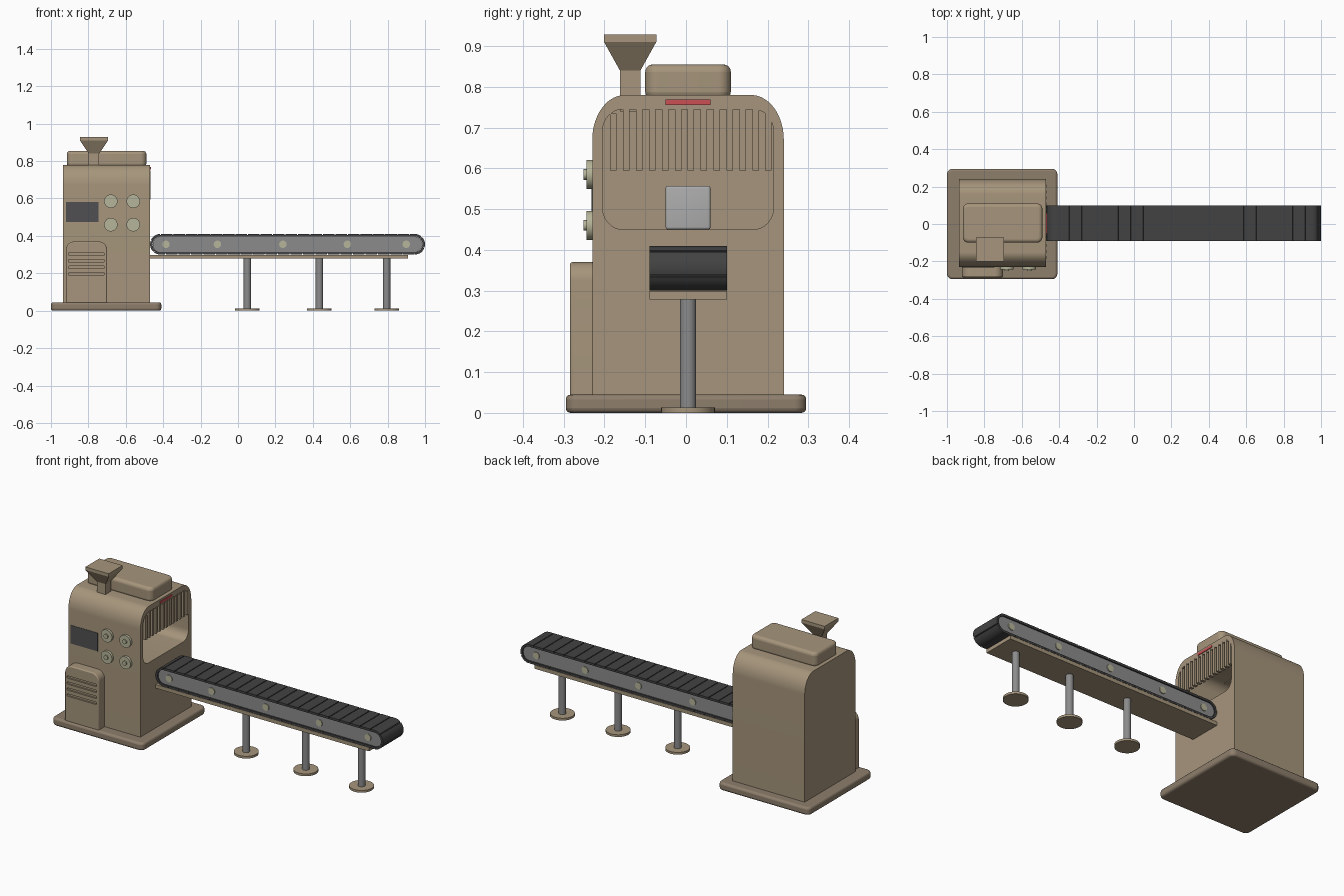
import bpy, bmesh, math
from mathutils import Vector

if "Cube" in bpy.data.objects:
    bpy.data.objects.remove(bpy.data.objects["Cube"])

def mat(name, r, g, b):
    m = bpy.data.materials.new(name)
    m.diffuse_color = (r, g, b, 1)
    m.use_nodes = True
    m.node_tree.nodes["Principled BSDF"].inputs["Base Color"].default_value = m.diffuse_color
    return m

TAN = mat("tan_paint", 0.38, 0.30, 0.20)
DARK_TAN = mat("dark_tan_paint", 0.27, 0.21, 0.15)
RUBBER = mat("belt_rubber", 0.055, 0.055, 0.055)
STEEL = mat("steel", 0.26, 0.26, 0.26)
LIGHT_STEEL = mat("light_steel", 0.42, 0.42, 0.42)
SCREEN = mat("screen_dark", 0.08, 0.08, 0.085)
CREAM = mat("cream_plastic", 0.47, 0.46, 0.32)
RED = mat("red_lamp", 0.6, 0.08, 0.09)

def finish(name, bm, m):
    bmesh.ops.recalc_face_normals(bm, faces=bm.faces)
    me = bpy.data.meshes.new(name)
    bm.to_mesh(me)
    bm.free()
    ob = bpy.data.objects.new(name, me)
    bpy.context.collection.objects.link(ob)
    if m:
        me.materials.append(m)
    return ob

def activate(ob):
    bpy.ops.object.select_all(action='DESELECT')
    ob.select_set(True)
    bpy.context.view_layer.objects.active = ob

def smooth(ob, angle=35):
    activate(ob)
    bpy.ops.object.shade_smooth_by_angle(angle=math.radians(angle))

def bevel(ob, width, seg=4):
    md = ob.modifiers.new("bevel", 'BEVEL')
    md.width, md.segments, md.limit_method = width, seg, 'ANGLE'
    md.angle_limit = math.radians(40)
    activate(ob)
    bpy.ops.object.modifier_apply(modifier=md.name)
    smooth(ob)

def box(name, x, y, z, m, bev=0):
    bm = bmesh.new()
    bmesh.ops.create_cube(bm, size=1)
    for v in bm.verts:
        v.co = Vector([(r[0] + r[1]) / 2 + c * (r[1] - r[0]) for r, c in zip((x, y, z), v.co)])
    ob = finish(name, bm, m)
    if bev:
        bevel(ob, bev)
    return ob

def rounded(a0, a1, b0, b1, bottom, top, n=10):
    """Rounded rectangle outline; bottom and top are (ra, rb) corner radii."""
    pts = []
    for k, (a, b, sa, sb, r) in enumerate(((a1, b1, 1, 1, top), (a0, b1, -1, 1, top),
                                           (a0, b0, -1, -1, bottom), (a1, b0, 1, -1, bottom))):
        if r[0] == 0:
            pts.append((a, b))
            continue
        for i in range(n + 1):
            t = math.pi / 2 * (k + i / n)
            pts.append((a - sa * r[0] + r[0] * math.cos(t), b - sb * r[1] + r[1] * math.sin(t)))
    return pts

def prism(name, pts, lo, hi, axis, m):
    put = {'x': lambda a, b, h: (h, a, b), 'y': lambda a, b, h: (a, h, b),
           'z': lambda a, b, h: (a, b, h)}[axis]
    bm = bmesh.new()
    f = bm.faces.new([bm.verts.new(put(a, b, lo)) for a, b in pts])
    ext = bmesh.ops.extrude_face_region(bm, geom=[f])
    for v in ext["geom"]:
        if isinstance(v, bmesh.types.BMVert):
            v.co += Vector(put(0, 0, hi - lo))
    ob = finish(name, bm, m)
    smooth(ob)
    return ob

def disc(name, a, b, r, lo, hi, axis, m, n=32):
    pts = [(a + r * math.cos(2 * math.pi * i / n), b + r * math.sin(2 * math.pi * i / n)) for i in range(n)]
    return prism(name, pts, lo, hi, axis, m)

def cut(ob, cutter):
    md = ob.modifiers.new("cut", 'BOOLEAN')
    md.operation, md.solver, md.object = 'DIFFERENCE', 'EXACT', cutter
    activate(ob)
    bpy.ops.object.modifier_apply(modifier=md.name)
    bpy.data.objects.remove(cutter)
    smooth(ob)

# Machine base and cabinet with side opening
base = prism("machine_base", rounded(-1, -0.41, -0.295, 0.295, (0.03, 0.03), (0.03, 0.03)), 0, 0.045, 'z', DARK_TAN)
bevel(base, 0.012, 3)
body = prism("cabinet", rounded(-0.23, 0.24, 0.04, 0.78, (0, 0), (0.08, 0.11), 14), -0.935, -0.47, 'x', TAN)
cut(body, prism("opening_cutter", rounded(-0.205, 0.215, 0.45, 0.745, (0.05, 0.055), (0.05, 0.055)),
                -0.88, -0.40, 'x', None))
for i in range(13):
    y = -0.178 + i * 0.0317
    top = 0.735 if i in (0, 12) else 0.75
    box("vent_slat", (-0.49, -0.467), (y - 0.008, y + 0.008), (0.595, top), TAN)
box("outlet_block", (-0.84, -0.72), (-0.05, 0.06), (0.45, 0.557), LIGHT_STEEL, 0.006)
box("warning_lamp", (-0.48, -0.466), (-0.05, 0.06), (0.756, 0.769), RED)

# Top cover
cover = prism("top_cover", rounded(-0.915, -0.49, -0.10, 0.11, (0.03, 0.03), (0.03, 0.03)), 0.77, 0.855, 'z', TAN)
bevel(cover, 0.018)

# Feed hopper: spout, funnel and rim as one stack of square sections
bm = bmesh.new()
cx, cy = -0.77, -0.137
rings = [[bm.verts.new((cx + sx * w, cy + sy * d, z)) for sx, sy in ((-1, -1), (1, -1), (1, 1), (-1, 1))]
         for w, d, z in ((0.028, 0.025, 0.74), (0.028, 0.025, 0.84), (0.075, 0.064, 0.91), (0.075, 0.064, 0.928))]
for p, q in zip(rings, rings[1:]):
    for i in range(4):
        bm.faces.new((p[i], p[(i + 1) % 4], q[(i + 1) % 4], q[i]))
bm.faces.new(rings[0])
bm.faces.new(rings[-1])
finish("feed_hopper", bm, TAN)

# Front access door with louvres
door = prism("access_door", rounded(-0.92, -0.70, 0.04, 0.37, (0, 0), (0.045, 0.045)), -0.285, -0.225, 'y', TAN)
bevel(door, 0.006, 3)
for z in (0.197, 0.232, 0.267, 0.302):
    cut(door, prism("louvre_cutter", rounded(-0.907, -0.715, z - 0.007, z + 0.007, (0.006, 0.006), (0.006, 0.006), 4),
                    -0.30, -0.275, 'y', None))

# Control panel
box("display_screen", (-0.92, -0.745), (-0.232, -0.22), (0.473, 0.58), SCREEN)
for x in (-0.68, -0.56):
    for z in (0.46, 0.585):
        disc("dial", x, z, 0.036, -0.244, -0.225, 'y', CREAM)
        disc("dial_button", x, z, 0.013, -0.251, -0.24, 'y', CREAM, 20)

# Conveyor: stadium loop helper
X0, X1, ZC, R = -0.415, 0.945, 0.355, 0.055
STRAIGHT = X1 - X0
LOOP = 2 * STRAIGHT + 2 * math.pi * R

def loop_point(s, r):
    s %= LOOP
    if s < STRAIGHT:
        return X0 + s, ZC + r
    s -= STRAIGHT
    if s < math.pi * R:
        return X1 + r * math.sin(s / R), ZC + r * math.cos(s / R)
    s -= math.pi * R
    if s < STRAIGHT:
        return X1 - s, ZC - r
    t = (s - STRAIGHT) / R
    return X0 - r * math.sin(t), ZC - r * math.cos(t)

# Belt of treads separated by grooves
N, SUB, GAP = 46, 7, 0.0025
bm = bmesh.new()
sections = []
step = LOOP / N
for k in range(N):
    a, b = k * step + GAP, (k + 1) * step - GAP
    stations = [(a - 0.0005, R - 0.006)]
    stations += [(a + (b - a) * i / SUB, R) for i in range(SUB + 1)]
    stations += [(b + 0.0005, R - 0.006)]
    for s, r in stations:
        (xo, zo), (xi, zi) = loop_point(s, r), loop_point(s, R - 0.013)
        sections.append([bm.verts.new(c) for c in ((xo, -0.09, zo), (xo, 0.10, zo), (xi, 0.10, zi), (xi, -0.09, zi))])
for p, q in zip(sections, sections[1:] + sections[:1]):
    for i in range(4):
        bm.faces.new((p[i], p[(i + 1) % 4], q[(i + 1) % 4], q[i]))
smooth(finish("conveyor_belt", bm, RUBBER), 30)

# Conveyor frame, axle caps and tray
ts = [i * STRAIGHT / 1 for i in (0, 1)]
arc = [STRAIGHT + math.pi * R * i / 16 for i in range(17)]
frame_s = arc + [s + STRAIGHT + math.pi * R for s in arc]
prism("conveyor_frame", [loop_point(s - 1e-7, R - 0.014) for s in frame_s], -0.084, 0.094, 'y', STEEL)
for x in (-0.385, -0.11, 0.24, 0.585, 0.90):
    disc("axle_cap", x, ZC, 0.02, -0.089, 0.099, 'y', CREAM, 24)
box("conveyor_tray", (-0.475, 0.91), (-0.09, 0.10), (0.278, 0.299), TAN)

# Support legs
for x in (0.05, 0.435, 0.795):
    disc("support_leg", x, 0.005, 0.02, 0.005, 0.28, 'z', STEEL)
    disc("leg_foot", x, 0.005, 0.066, 0, 0.013, 'z', TAN)
